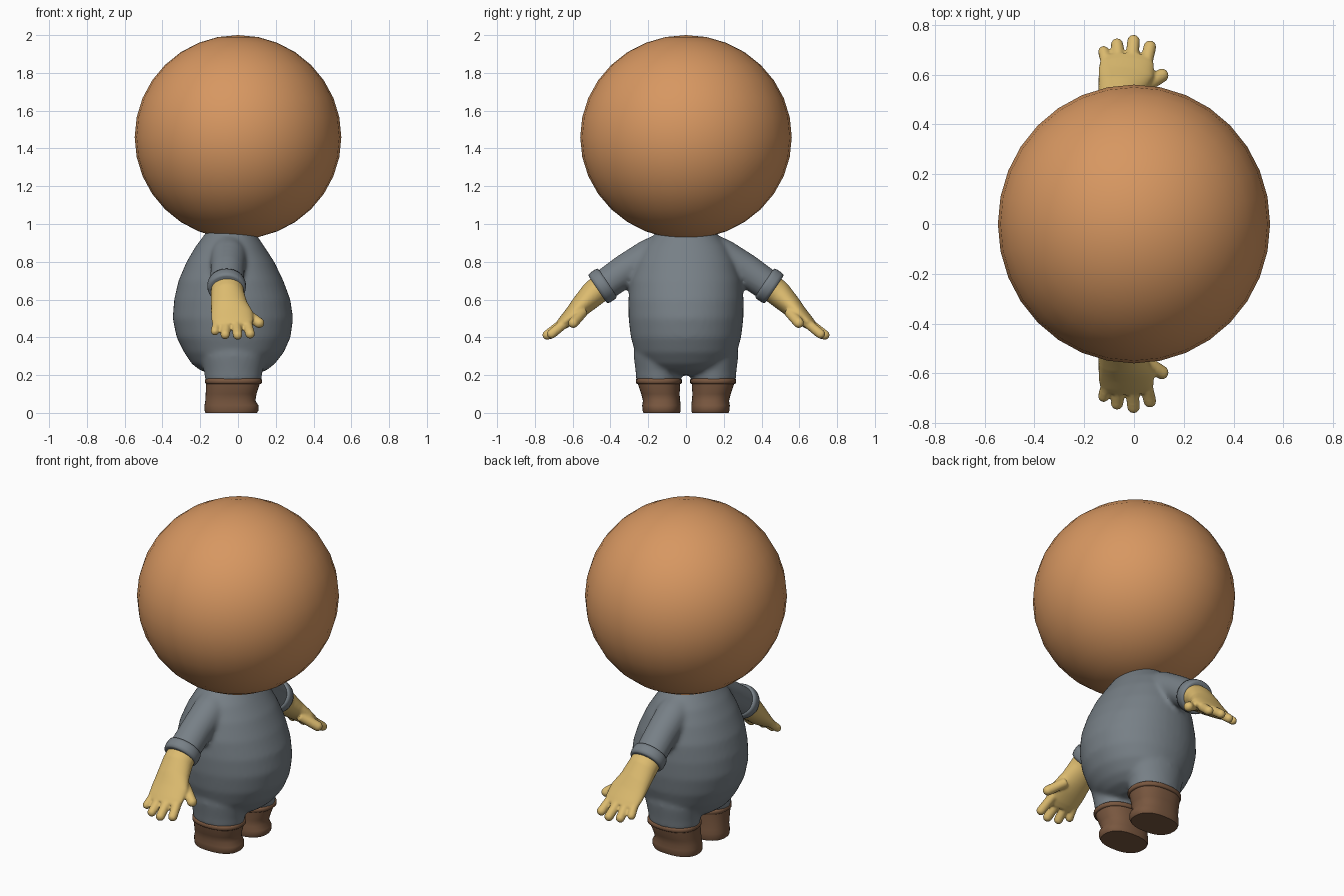
import bpy, bmesh, math
from mathutils import Vector

if "Cube" in bpy.data.objects:
    bpy.data.objects.remove(bpy.data.objects["Cube"])


def material(name, rgb):
    m = bpy.data.materials.new(name)
    m.diffuse_color = (*rgb, 1)
    m.use_nodes = True
    m.node_tree.nodes["Principled BSDF"].inputs["Base Color"].default_value = m.diffuse_color
    return m


SKIN = material("orange_tan", (0.68, 0.31, 0.12))
CLOTH = material("slate_grey", (0.185, 0.215, 0.24))
GLOVE = material("sand_yellow", (0.72, 0.50, 0.16))
LEATHER = material("brown_leather", (0.19, 0.095, 0.05))


def loft(bm, rings, n=32, power=2.0):
    """Closed tube through rings (x, y, z, half width along x, other half width)."""
    pts = [Vector(r[:3]) for r in rings]
    loops = []
    for i, r in enumerate(rings):
        t = (pts[min(i + 1, len(pts) - 1)] - pts[max(i - 1, 0)]).normalized()
        if all(abs(p.y - pts[0].y) < 0.05 for p in pts):
            t = Vector((0, 0, 1)) if pts[-1].z > pts[0].z else Vector((0, 0, -1))
        u = Vector((1, 0, 0))
        u = (u - t * u.dot(t)).normalized()
        v = t.cross(u)
        loop = []
        for k in range(n):
            a = 2 * math.pi * k / n
            c, s = math.cos(a), math.sin(a)
            c = math.copysign(abs(c) ** (2 / power), c)
            s = math.copysign(abs(s) ** (2 / power), s)
            loop.append(bm.verts.new(pts[i] + u * c * r[3] + v * s * r[4]))
        loops.append(loop)
    for a, b in zip(loops, loops[1:]):
        for k in range(n):
            bm.faces.new((a[k], a[(k + 1) % n], b[(k + 1) % n], b[k]))
    bm.faces.new(loops[0][::-1])
    bm.faces.new(loops[-1])


def finish(bm, name, mat, voxel=0, smooth=0, mirror=False, angle=40):
    bmesh.ops.recalc_face_normals(bm, faces=bm.faces)
    me = bpy.data.meshes.new(name)
    bm.to_mesh(me)
    bm.free()
    me.materials.append(mat)
    ob = bpy.data.objects.new(name, me)
    bpy.context.collection.objects.link(ob)
    bpy.ops.object.select_all(action='DESELECT')
    bpy.context.view_layer.objects.active = ob
    ob.select_set(True)
    if voxel:
        m = ob.modifiers.new("blend", 'REMESH')
        m.mode, m.voxel_size, m.use_smooth_shade = 'VOXEL', voxel, True
        s = ob.modifiers.new("soften", 'SMOOTH')
        s.factor, s.iterations = 0.5, smooth
        me.shade_smooth()
    else:
        bpy.ops.object.shade_smooth_by_angle(angle=math.radians(angle))
    if mirror:
        m = ob.modifiers.new("mirror", 'MIRROR')
        m.use_axis = (False, True, False)
    return ob


# head
bm = bmesh.new()
bmesh.ops.create_uvsphere(bm, u_segments=32, v_segments=16, radius=1)
for v in bm.verts:
    v.co = (v.co.x * 0.547, v.co.y * 0.56, v.co.z * 0.54 + 1.46)
finish(bm, "head", SKIN)

# suit: pear-shaped torso, short legs and sleeves blended together
bm = bmesh.new()
torso = [  # z, back x, front x, half width y
    (0.20, -0.12, 0.08, 0.10), (0.225, -0.20, 0.15, 0.19), (0.26, -0.245, 0.195, 0.235),
    (0.32, -0.285, 0.242, 0.27), (0.40, -0.325, 0.278, 0.292), (0.50, -0.346, 0.292, 0.304),
    (0.60, -0.338, 0.277, 0.305), (0.70, -0.315, 0.24, 0.296), (0.80, -0.272, 0.192, 0.265),
    (0.88, -0.225, 0.14, 0.225), (0.94, -0.18, 0.10, 0.17), (1.0, -0.14, 0.06, 0.12)]
loft(bm, [((a + b) / 2, 0, z, (b - a) / 2, w) for z, a, b, w in torso], 48, 2.1)
for s in (1, -1):
    loft(bm, [(-0.025, s * 0.145, 0.165, 0.148, 0.118), (-0.025, s * 0.145, 0.22, 0.155, 0.122),
              (-0.025, s * 0.145, 0.30, 0.175, 0.132), (-0.025, s * 0.14, 0.42, 0.17, 0.13)])
    loft(bm, [(-0.05, s * 0.08, 0.87, 0.10, 0.10), (-0.05, s * 0.20, 0.825, 0.097, 0.093),
              (-0.055, s * 0.32, 0.755, 0.09, 0.087), (-0.06, s * 0.44, 0.67, 0.09, 0.083)])
finish(bm, "suit", CLOTH, 0.012, 8)

# sleeve cuffs
bm = bmesh.new()
a, b = Vector((-0.06, 0.415, 0.69)), Vector((-0.06, 0.468, 0.654))
loft(bm, [(*a.lerp(b, f), r, r * 0.93) for f, r in
          ((0, 0.088), (0.05, 0.098), (0.3, 0.102), (0.7, 0.102), (0.95, 0.098), (1, 0.088))])
finish(bm, "sleeve_cuff", CLOTH, mirror=True, angle=60)

# hands: forearm and palm, four fingers and a thumb
bm = bmesh.new()
loft(bm, [(-0.057, 0.43, 0.68, 0.084, 0.072), (-0.056, 0.49, 0.632, 0.088, 0.07),
          (-0.047, 0.55, 0.572, 0.097, 0.058), (-0.032, 0.60, 0.522, 0.112, 0.045),
          (-0.029, 0.645, 0.48, 0.11, 0.035), (-0.029, 0.672, 0.456, 0.094, 0.027)])
fingers = [  # base, tip centre, radius
    ((-0.105, 0.62, 0.50), (-0.122, 0.693, 0.432), 0.023),
    ((-0.06, 0.64, 0.485), (-0.068, 0.722, 0.414), 0.025),
    ((-0.01, 0.64, 0.485), (-0.002, 0.735, 0.412), 0.026),
    ((0.045, 0.63, 0.485), (0.064, 0.712, 0.418), 0.026),
    ((0.03, 0.545, 0.535), (0.112, 0.597, 0.476), 0.028)]
for p, q, r in fingers:
    p, q = Vector(p), Vector(q)
    loft(bm, [(*p.lerp(q, f), r, r) for f in (0, 0.5, 1)], 16)
    ball = bmesh.ops.create_icosphere(bm, subdivisions=3, radius=r)
    bmesh.ops.translate(bm, verts=ball["verts"], vec=q)
finish(bm, "hand", GLOVE, 0.007, 5, True)

# boots
bm = bmesh.new()
boot = [  # z, back x, front x, inner y, outer y
    (0, -0.172, 0.10, 0.032, 0.226), (0.012, -0.177, 0.108, 0.028, 0.23),
    (0.04, -0.177, 0.108, 0.028, 0.232), (0.065, -0.173, 0.092, 0.031, 0.228),
    (0.10, -0.171, 0.098, 0.034, 0.237), (0.16, -0.169, 0.117, 0.03, 0.257),
    (0.172, -0.169, 0.117, 0.03, 0.257)]
loft(bm, [((a + b) / 2, (c + d) / 2, z, (b - a) / 2, (d - c) / 2) for z, a, b, c, d in boot], 40, 2.4)
finish(bm, "boot", LEATHER, mirror=True, angle=50)

# boot rims
bm = bmesh.new()
loft(bm, [(-0.024, 0.144, z, 0.151 + e, 0.122 + e) for z, e in
          ((0.154, -0.006), (0.159, 0), (0.176, 0), (0.181, -0.006))], 40, 2.3)
finish(bm, "boot_rim", LEATHER, mirror=True, angle=60)
